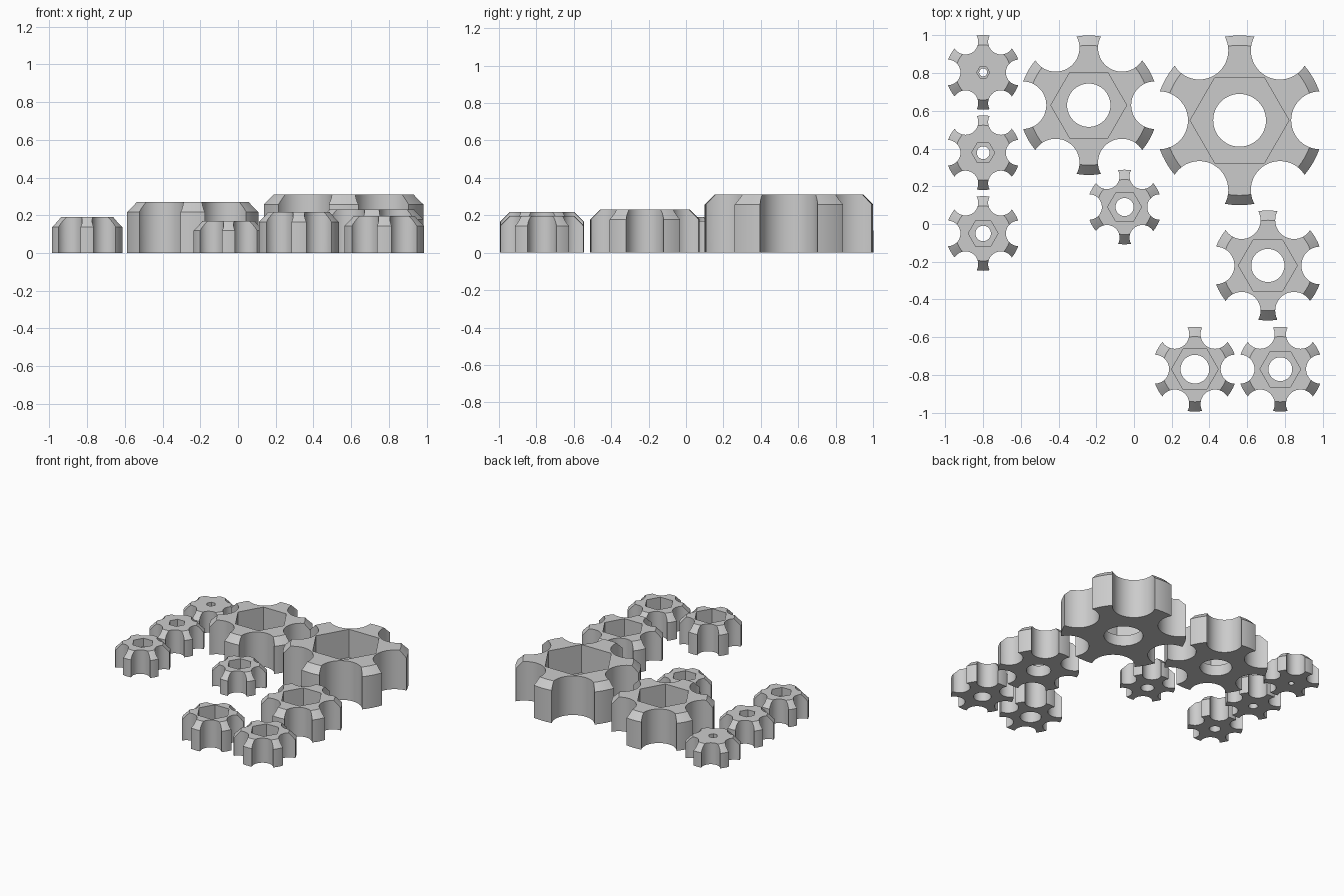
import bpy
import bmesh
from math import cos, sin, radians
from mathutils import Matrix, Vector

cube = bpy.data.objects.get("Cube")
if cube:
    bpy.data.objects.remove(cube, do_unlink=True)

grey = bpy.data.materials.new("plain_grey")
grey.use_nodes = True
colour = (0.6, 0.6, 0.6, 1)
grey.diffuse_color = colour
grey.node_tree.nodes["Principled BSDF"].inputs["Base Color"].default_value = colour

CHAMFER = 0.052


def prism(bm, radius, low, high, sides, x=0, y=0, top_radius=None):
    """Add a closed prism or cone frustum standing between two heights."""
    middle = Matrix.Translation((x, y, (low + high) / 2))
    bmesh.ops.create_cone(bm, cap_ends=True, segments=sides, radius1=radius,
                          radius2=top_radius or radius, depth=high - low, matrix=middle)


def finish(name, bm, place):
    mesh = bpy.data.meshes.new(name)
    bm.to_mesh(mesh)
    bm.free()
    mesh.materials.append(grey)
    obj = bpy.data.objects.new(name, mesh)
    obj.location = place
    bpy.context.collection.objects.link(obj)
    return obj


def cut(obj, bm):
    """Subtract a bmesh solid from an object and discard the cutter."""
    cutter = finish("cutter", bm, obj.location)
    cutter.hide_render = True
    mod = obj.modifiers.new("cut", 'BOOLEAN')
    mod.operation = 'DIFFERENCE'
    mod.solver = 'EXACT'
    mod.object = cutter
    bpy.context.view_layer.update()
    bpy.ops.object.select_all(action='DESELECT')
    obj.select_set(True)
    bpy.context.view_layer.objects.active = obj
    bpy.ops.object.modifier_apply(modifier=mod.name)
    bpy.data.objects.remove(cutter, do_unlink=True)


def knob(name, x, y, radius, height, hex_radius, bore):
    # Round body with a chamfered upper rim
    bm = bmesh.new()
    profile = [(0, 0), (radius, 0), (radius, height - CHAMFER),
               (radius - CHAMFER, height), (0, height)]
    points = [bm.verts.new((r, 0, z)) for r, z in profile]
    edges = [bm.edges.new(pair) for pair in zip(points, points[1:])]
    bmesh.ops.spin(bm, geom=points + edges, axis=(0, 0, 1), cent=(0, 0, 0),
                   angle=radians(360), steps=72, use_merge=True)
    bmesh.ops.remove_doubles(bm, verts=bm.verts, dist=1e-5)
    bmesh.ops.dissolve_limit(bm, angle_limit=radians(1), verts=bm.verts, edges=bm.edges)
    bmesh.ops.recalc_face_normals(bm, faces=bm.faces)
    obj = finish(name, bm, Vector((x, y, 0)))

    # Six finger scallops between the lobes
    bm = bmesh.new()
    for i in range(6):
        a = radians(60 * i)
        reach = radius * 0.95
        prism(bm, radius * 0.342, -0.1, height + 0.1, 48, reach * cos(a), reach * sin(a))
    cut(obj, bm)

    # Hexagonal pocket, a little deeper for larger bolts
    bm = bmesh.new()
    prism(bm, hex_radius, height - 1.6 * bore, height + 0.1, 6)
    corner = max(bm.verts, key=lambda v: v.co.x).co
    if abs(corner.y) > 1e-4:
        bmesh.ops.rotate(bm, verts=bm.verts, cent=(0, 0, 0),
                         matrix=Matrix.Rotation(radians(30), 3, 'Z'))
    cut(obj, bm)

    # Through hole
    bm = bmesh.new()
    prism(bm, bore, -0.1, height + 0.1, 48)
    cut(obj, bm)
    bpy.ops.object.shade_smooth_by_angle(angle=radians(25))


# name, x, y, outer radius, height, pocket radius, hole radius
KNOBS = [
    ("largest_knob", 0.56, 0.55, 0.45, 0.31, 0.262, 0.14),
    ("large_knob", -0.24, 0.63, 0.37, 0.27, 0.201, 0.115),
    ("medium_knob", 0.71, -0.22, 0.292, 0.23, 0.156, 0.088),
    ("front_left_knob", 0.776, -0.77, 0.225, 0.195, 0.108, 0.063),
    ("front_middle_knob", 0.323, -0.77, 0.225, 0.217, 0.124, 0.076),
    ("centre_knob", -0.05, 0.09, 0.198, 0.17, 0.09, 0.048),
    ("small_front_knob", -0.8, -0.05, 0.198, 0.19, 0.079, 0.041),
    ("small_middle_knob", -0.8, 0.378, 0.198, 0.185, 0.061, 0.034),
    ("small_back_knob", -0.8, 0.804, 0.198, 0.17, 0.034, 0.021),
]
for spec in KNOBS:
    knob(*spec)
